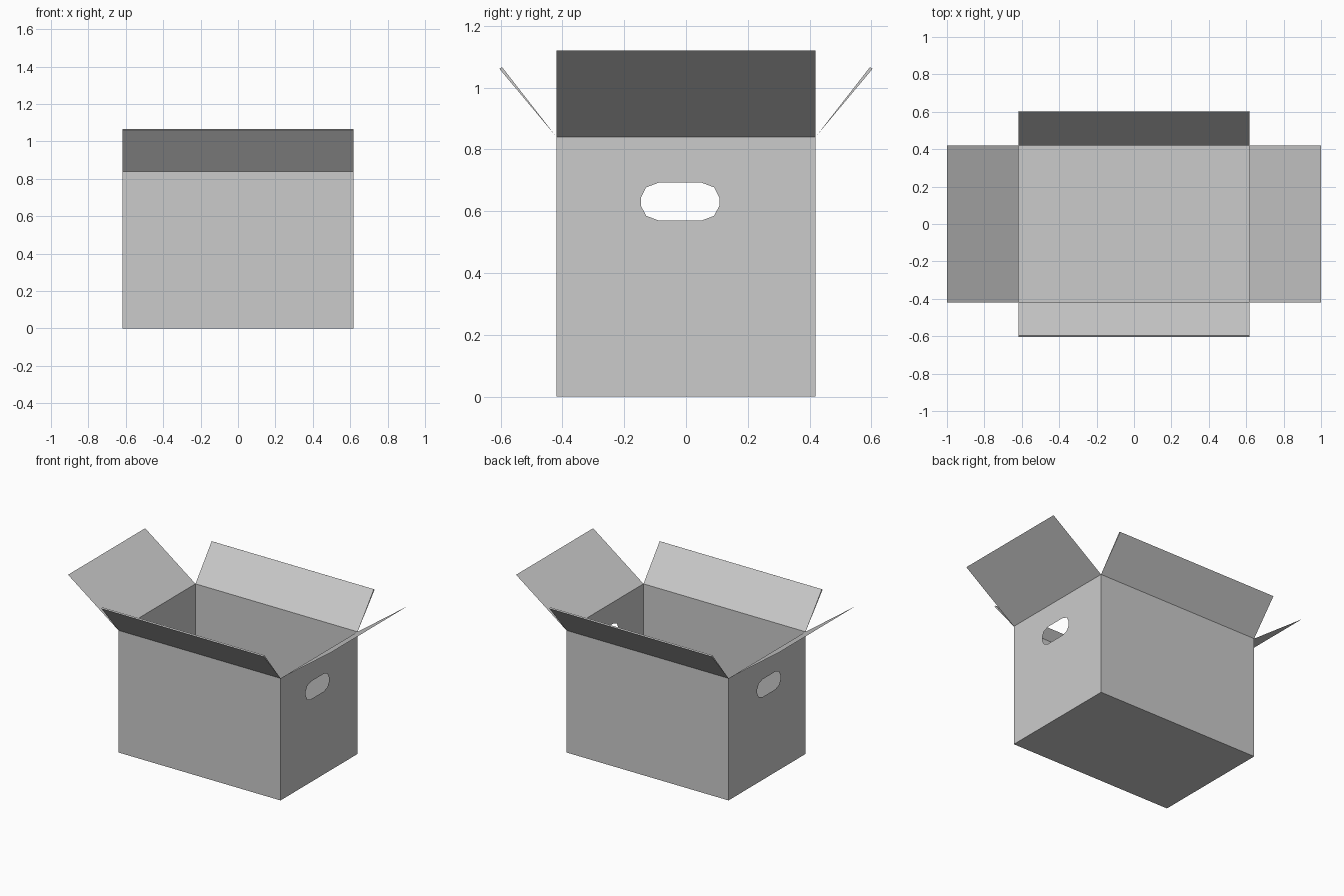
import bpy, bmesh

if "Cube" in bpy.data.objects:
    bpy.data.objects.remove(bpy.data.objects["Cube"])

W, D, H = 0.617, 0.419, 0.84      # half width, half depth, height


def finish(name, bm):
    mesh = bpy.data.meshes.new(name)
    bm.to_mesh(mesh)
    bm.free()
    ob = bpy.data.objects.new(name, mesh)
    bpy.context.collection.objects.link(ob)
    return ob


def sheet(name, pts):
    """Single flat card panel."""
    bm = bmesh.new()
    bm.faces.new([bm.verts.new(p) for p in pts])
    return finish(name, bm)


def prism(name, profile, half):
    """Closed y-z profile extended along x."""
    bm = bmesh.new()
    a = [bm.verts.new((-half, y, z)) for y, z in profile]
    b = [bm.verts.new((half, y, z)) for y, z in profile]
    bm.faces.new(a)
    bm.faces.new(b[::-1])
    n = len(a)
    for i in range(n):
        j = (i + 1) % n
        bm.faces.new((a[i], b[i], b[j], a[j]))
    bmesh.ops.recalc_face_normals(bm, faces=bm.faces[:])
    return finish(name, bm)


def holed_wall(name, x, loops):
    """Flat end panel at x with its handle opening cut out."""
    bm = bmesh.new()
    edges = []
    for loop in loops:
        vs = [bm.verts.new((x, y, z)) for y, z in loop]
        edges += [bm.edges.new((vs[i - 1], vs[i])) for i in range(len(vs))]
    bmesh.ops.triangle_fill(bm, edges=edges, use_beauty=True,
                            normal=(1 if x > 0 else -1, 0, 0))
    bm.normal_update()
    for f in bm.faces:
        if f.normal.x * x < 0:
            f.normal_flip()
    return finish(name, bm)


# Handle opening: a quarter outline mirrored around its centre
cy, cz = -0.019, 0.631
q = [(0.127, 0.013), (0.110, 0.046), (0.070, 0.061)]
hole = ([(cy + y, cz + z) for y, z in q]
        + [(cy - y, cz + z) for y, z in q[::-1]]
        + [(cy - y, cz - z) for y, z in q]
        + [(cy + y, cz - z) for y, z in q[::-1]])
outline = [(-D, 0), (D, 0), (D, H), (-D, H)]

# Base
sheet("bottom", [(-W, -D, 0), (-W, D, 0), (W, D, 0), (W, -D, 0)])

# Ends with handle openings and their thin open flaps
for s, side in ((1, "right"), (-1, "left")):
    holed_wall(side + "_wall", s * W, [outline, hole])
    sheet(side + "_flap", [(s * W, -s * D, H), (s * 1.0, -s * D, 1.12),
                           (s * 1.0, s * D, 1.12), (s * W, s * D, H)])

# Front and back walls with flaps that thicken toward the free edge
for s, side in ((-1, "front"), (1, "back")):
    sheet(side + "_wall", [(s * W, s * D, 0), (-s * W, s * D, 0),
                           (-s * W, s * D, H), (s * W, s * D, H)])
    prism(side + "_flap", [(s * D, H), (s * 0.604, 1.061), (s * 0.595, 1.066)], W)
